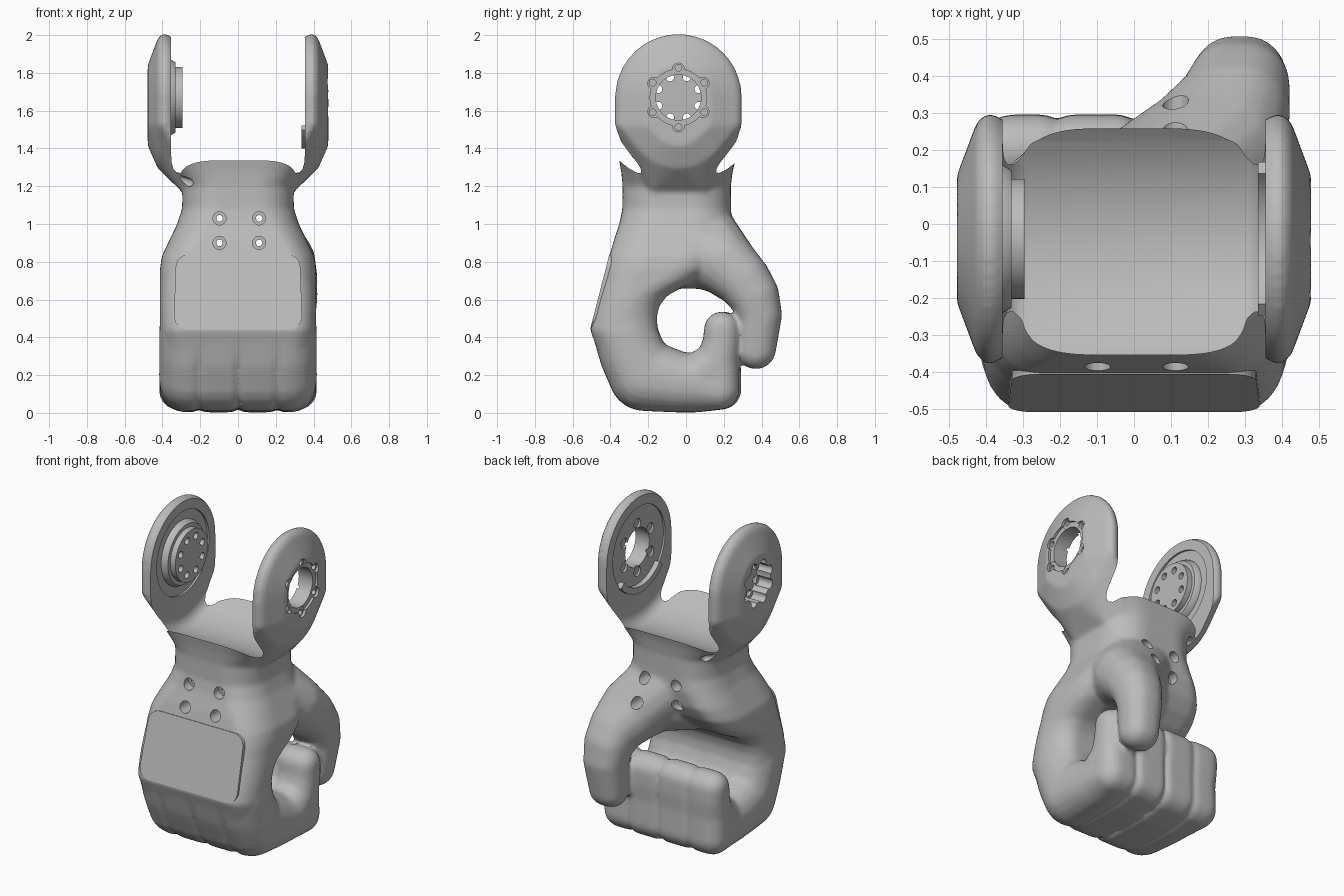
import bpy, bmesh, math

cube = bpy.data.objects.get("Cube")
if cube:
    bpy.data.objects.remove(cube, do_unlink=True)

grey = bpy.data.materials.new("plain grey")
grey.use_nodes = True
grey.diffuse_color = (0.5, 0.5, 0.5, 1)
grey.node_tree.nodes["Principled BSDF"].inputs["Base Color"].default_value = (0.5, 0.5, 0.5, 1)

AXLE_Y, AXLE_Z = -0.04, 1.67


def make(name, bm):
    bmesh.ops.recalc_face_normals(bm, faces=bm.faces[:])
    mesh = bpy.data.meshes.new(name)
    bm.to_mesh(mesh)
    bm.free()
    obj = bpy.data.objects.new(name, mesh)
    mesh.materials.append(grey)
    bpy.context.collection.objects.link(obj)
    return obj


def hull(bm, pts):
    """Convex solid around a cloud of points."""
    pts = sorted({tuple(round(c, 4) for c in p) for p in pts})
    verts = [bm.verts.new(p) for p in pts]
    res = bmesh.ops.convex_hull(bm, input=verts)
    loose = {v for v in res["geom_interior"] + res["geom_unused"]
             if isinstance(v, bmesh.types.BMVert) and v.is_valid and not v.link_faces}
    bmesh.ops.delete(bm, geom=list(loose), context='VERTS')


def chain(bm, solids):
    for a, b in zip(solids, solids[1:]):
        hull(bm, a + b)


def loft(bm, rings):
    """Closed solid through a list of equal point rings."""
    rows = [[bm.verts.new(p) for p in ring] for ring in rings]
    n = len(rows[0])
    for a, b in zip(rows, rows[1:]):
        for i in range(n):
            j = (i + 1) % n
            bm.faces.new((a[i], a[j], b[j], b[i]))
    bm.faces.new(rows[0][::-1])
    bm.faces.new(rows[-1])


def circle(r, n, a0=0.0):
    step = 2 * math.pi / n
    return [(r * math.cos(a0 + i * step), r * math.sin(a0 + i * step)) for i in range(n)]


def lathe_x(bm, prof, y=AXLE_Y, z=AXLE_Z, n=48):
    loft(bm, [[(t, y + u, z + v) for u, v in circle(r, n)] for r, t in prof])


def lathe_y(bm, prof, x, z, n=24):
    loft(bm, [[(x + u, t, z + v) for u, v in circle(r, n)] for r, t in prof])


def pill(x, y, z, r, hw, e_right, e_left, n=24, steps=5):
    """Points of a disc lying across x, with a rounded rim on each side."""
    pts = []
    for s, e in ((-1, e_right), (1, e_left)):
        for k in range(steps + 1):
            a = math.pi / 2 * k / steps
            rr, dx = r - e + e * math.cos(a), hw - e + e * math.sin(a)
            pts += [(x + s * dx, y + u, z + v) for u, v in circle(rr, n)]
    return pts


def rounded(x0, x1, y0, y1, rx, ry, n=8):
    """Outline of a rectangle with elliptic corners."""
    out = []
    corners = [(x1 - rx, y1 - ry), (x0 + rx, y1 - ry), (x0 + rx, y0 + ry), (x1 - rx, y0 + ry)]
    for q, (cx, cy) in enumerate(corners):
        for k in range(n + 1):
            a = math.pi / 2 * (q + k / n)
            out.append((cx + rx * math.cos(a), cy + ry * math.sin(a)))
    return out


def finish(obj, angle=35):
    bpy.ops.object.select_all(action='DESELECT')
    obj.select_set(True)
    bpy.context.view_layer.objects.active = obj
    for mod in list(obj.modifiers):
        bpy.ops.object.modifier_apply(modifier=mod.name)
    bpy.ops.object.shade_smooth_by_angle(angle=math.radians(angle))


def cut(obj, cutters):
    for c in cutters:
        c.hide_render = True
        mod = obj.modifiers.new("cut", 'BOOLEAN')
        mod.operation, mod.solver, mod.object = 'DIFFERENCE', 'EXACT', c


body = bmesh.new()

# palm, wrist and bracket base: height, half width, front, back, corner width, corner depth
palm = [(0.2, 0.39, -0.405, 0.0, 0.14, 0.19), (0.3, 0.41, -0.457, -0.06, 0.14, 0.19),
        (0.37, 0.413, -0.482, -0.12, 0.13, 0.175), (0.44, 0.413, -0.507, -0.15, 0.12, 0.175),
        (0.51, 0.413, -0.489, -0.155, 0.12, 0.165), (0.57, 0.413, -0.472, -0.14, 0.12, 0.16),
        (0.62, 0.413, -0.458, -0.1, 0.12, 0.17), (0.66, 0.413, -0.446, -0.03, 0.12, 0.18),
        (0.7, 0.413, -0.436, 0.05, 0.13, 0.19), (0.76, 0.413, -0.42, 0.13, 0.13, 0.2),
        (0.83, 0.403, -0.405, 0.19, 0.14, 0.21), (0.91, 0.365, -0.383, 0.228, 0.15, 0.21),
        (1.0, 0.322, -0.353, 0.24, 0.17, 0.21), (1.08, 0.296, -0.337, 0.238, 0.19, 0.2),
        (1.2, 0.293, -0.335, 0.237, 0.2, 0.18), (1.28, 0.31, -0.343, 0.247, 0.2, 0.1),
        (1.37, 0.345, -0.36, 0.27, 0.22, 0.045)]
loft(body, [[(x, y, z) for x, y in rounded(-w, w, f, b, rx, ry)] for z, w, f, b, rx, ry in palm])

# four curled fingers: path of y, z, radius; the outer sides are rounder
curl = [(-0.32, 0.42, 0.17), (-0.28, 0.3, 0.175), (-0.22, 0.2, 0.19), (-0.05, 0.165, 0.162),
        (0.06, 0.157, 0.154), (0.175, 0.125, 0.108), (0.167, 0.27, 0.112), (0.187, 0.37, 0.099),
        (0.19, 0.442, 0.094)]
for fx in (-0.31, -0.104, 0.104, 0.31):
    e_right, e_left = (0.16 if fx < -0.2 else 0.04), (0.16 if fx > 0.2 else 0.04)
    reach = 0.01 if fx < 0.2 else 0.0
    discs = [pill(fx, y + reach * (y > 0.1), z, r, 0.107, min(e_right, r * 0.9), min(e_left, r * 0.9))
             for y, z, r in curl]
    chain(body, discs)
    hull(body, discs[4] + discs[6])

# thumb with its broad root: x, y, z, radius, half width, edge rounding
thumb = [(0.03, 0.055, 1.0, 0.18, 0.22, 0.17), (0.06, -0.03, 0.86, 0.2, 0.31, 0.2),
         (0.16, 0.11, 0.84, 0.185, 0.22, 0.18), (0.21, 0.2, 0.795, 0.172, 0.2, 0.165),
         (0.265, 0.3, 0.705, 0.147, 0.155, 0.13), (0.282, 0.36, 0.62, 0.133, 0.138, 0.115),
         (0.285, 0.388, 0.52, 0.12, 0.125, 0.105), (0.275, 0.37, 0.338, 0.106, 0.11, 0.09)]
balls = [pill(x, y, z, r, hw, e, e) for x, y, z, r, hw, e in thumb]
chain(body, balls)
hull(body, balls[0] + balls[3])

# two bracket lugs, each tapering down into the wrist
for s in (-1, 1):
    pts = [(s * x, y, z) for x, y0, y1 in ((0.2, -0.25, 0.18), (0.285, -0.18, 0.1))
           for y in (y0, y1) for z in (1.16, 1.21)]
    for x, r in ((0.33, 0.305), (0.378, 0.336), (0.402, 0.336), (0.425, 0.312), (0.478, 0.17)):
        pts += [(s * x, AXLE_Y + u, AXLE_Z + v) for u, v in circle(r, 64)]
        pts += [(s * x, AXLE_Y + u, 1.56 + v) for u, v in circle(r * 0.85, 48)]
        pts += [(s * x, AXLE_Y + d * r, 1.52) for d in (-1, 1)]
    hull(body, pts)

hand = make("hand_and_bracket", body)
remesh = hand.modifiers.new("blend", 'REMESH')
remesh.mode, remesh.voxel_size = 'VOXEL', 0.0125
smooth = hand.modifiers.new("soften", 'SMOOTH')
smooth.factor, smooth.iterations = 0.5, 9

# gap between the lugs with its hollow floor
gap = bmesh.new()
hull(gap, pill(0, AXLE_Y, AXLE_Z, 0.458, 0.355, 0.07, 0.07, n=72))

# bolt holes, cable slots and lug bores
bores = bmesh.new()
for x in (-0.098, 0.112):
    for z in (0.9, 1.03):
        lathe_y(bores, [(0.035, -0.6), (0.035, -0.3), (0.017, -0.3),
                        (0.017, 0.17), (0.035, 0.17), (0.035, 0.6)], x, z)
for y0, y1 in ((-0.45, -0.25), (0.17, 0.35)):
    hull(bores, [p for y in (y0, y1) for x, z in ((-0.315, 1.238), (-0.26, 1.22))
                 for p in pill(x, y, z, 0.022, 0.022, 0.022, 0.022, n=12)])
lathe_x(bores, [(0.26, 0.3), (0.26, 0.367), (0.12, 0.367), (0.12, 0.463), (0.15, 0.463), (0.15, 0.6)])
lathe_x(bores, [(0.26, -0.3), (0.26, -0.367), (0.12, -0.367), (0.12, -0.6)])

# lobes round both bores
lobes, screws, disc_holes = bmesh.new(), bmesh.new(), bmesh.new()
for u, v in circle(0.15, 6, math.pi / 6):
    y, z = AXLE_Y + u, AXLE_Z + v
    lathe_x(lobes, [(0.032, 0.461), (0.032, 0.6)], y, z, 20)
    lathe_x(lobes, [(0.032, 0.3), (0.032, 0.38)], y, z, 20)
    lathe_x(screws, [(0.018, 0.43), (0.018, 0.6)], y + u * 0.05, z + v * 0.05, 16)
for u, v in circle(0.115, 8, math.pi / 8):
    y, z = AXLE_Y + u, AXLE_Z + v
    lathe_x(lobes, [(0.03, -0.6), (0.03, -0.385)], y, z, 20)
    lathe_x(disc_holes, [(0.021, -0.6), (0.021, -0.2)], y, z, 16)

cutters = [make(name, bm) for name, bm in (
    ("gap_cutter", gap), ("bore_cutter", bores), ("lobe_cutter", lobes),
    ("screw_cutter", screws), ("disc_hole_cutter", disc_holes))]
cut(hand, cutters[:4])
finish(hand)

# stepped drive disc on the inside of one lug
bm = bmesh.new()
lathe_x(bm, [(0.2, -0.378), (0.2, -0.355), (0.185, -0.33), (0.162, -0.33), (0.162, -0.295)], n=64)
disc = make("drive_disc", bm)
cut(disc, cutters[4:])
finish(disc)

# raised stop arc on the inside of the other lug
arc = [math.radians(220 + 5 * i) for i in range(21)]
outline = [(0.27, a) for a in arc] + [(0.23, a) for a in reversed(arc)]
bm = bmesh.new()
loft(bm, [[(x, AXLE_Y + r * math.cos(a), AXLE_Z + r * math.sin(a)) for r, a in outline]
          for x in (0.335, 0.375)])
finish(make("stop_arc", bm))

# flat panel on the back of the hand, set into the palm
bm = bmesh.new()
shape = rounded(-0.336, 0.336, 0.442, 0.84, 0.07, 0.07)
slope = 0.105 / 0.41
loft(bm, [[(x * (1.01 - 0.1 * max(0, z - 0.5)), -0.505 + (z - 0.44) * slope + d, z)
           for x, z in shape] for d in (-0.003, 0.045)])
finish(make("back_panel", bm))

for c in cutters:
    bpy.data.objects.remove(c, do_unlink=True)
